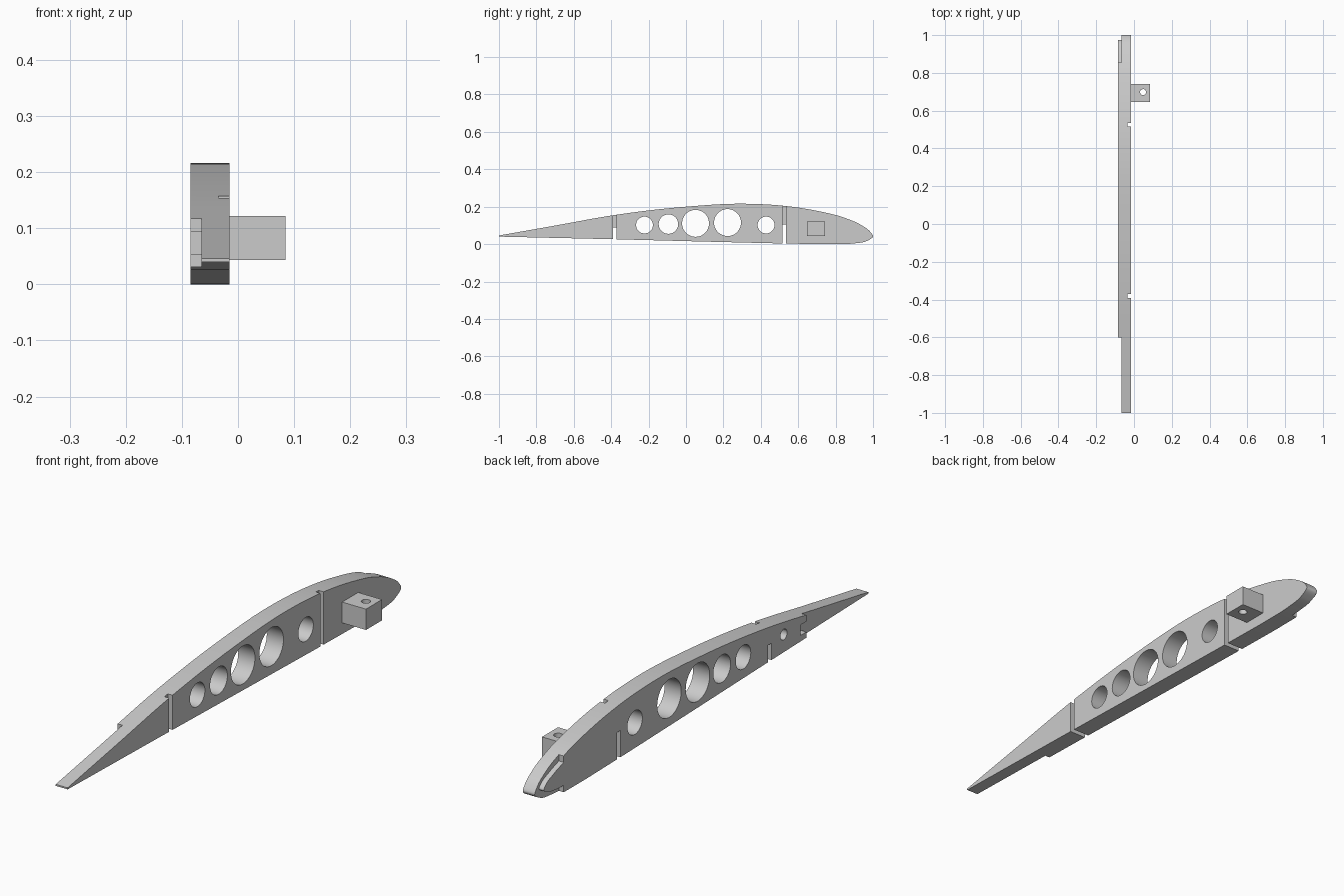
import bpy, bmesh, math
from mathutils import Vector

if "Cube" in bpy.data.objects:
    bpy.data.objects.remove(bpy.data.objects["Cube"])

grey = bpy.data.materials.new("light_grey")
grey.use_nodes = True
colour = (0.6, 0.6, 0.6, 1)
grey.diffuse_color = colour
grey.node_tree.nodes["Principled BSDF"].inputs["Base Color"].default_value = colour

X_OUT, X_STEP, X_IN = -0.085, -0.065, -0.015   # layer face, ledge, block face


def prism(name, outline, lo, hi, axis="x"):
    """Closed prism: outline (y, z) along x, (x, z) along y or (x, y) along z."""
    put = {"x": lambda p, t: (t, p[0], p[1]),
           "y": lambda p, t: (p[0], t, p[1]),
           "z": lambda p, t: (p[0], p[1], t)}[axis]
    bm = bmesh.new()
    low = [bm.verts.new(put(p, lo)) for p in outline]
    high = [bm.verts.new(put(p, hi)) for p in outline]
    bm.faces.new(low[::-1])
    bm.faces.new(high)
    for i in range(len(low)):
        bm.faces.new((low[i - 1], low[i], high[i], high[i - 1]))
    bm.normal_update()
    if bm.calc_volume(signed=True) < 0:
        bmesh.ops.reverse_faces(bm, faces=bm.faces)
    mesh = bpy.data.meshes.new(name)
    bm.to_mesh(mesh)
    bm.free()
    mesh.materials.append(grey)
    obj = bpy.data.objects.new(name, mesh)
    bpy.context.collection.objects.link(obj)
    return obj


def rect(a, b, c, d):
    return [(a, c), (b, c), (b, d), (a, d)]


def circle(u, v, r, n=48):
    return [(u + r * math.cos(math.tau * i / n), v + r * math.sin(math.tau * i / n)) for i in range(n)]


def cut(obj, cutter):
    cutter.hide_render = True
    mod = obj.modifiers.new("cut", "BOOLEAN")
    mod.operation, mod.solver, mod.object = "DIFFERENCE", "EXACT", cutter
    bpy.context.view_layer.objects.active = obj
    bpy.ops.object.modifier_apply(modifier=mod.name)
    bpy.data.objects.remove(cutter)


def smooth_path(keys, steps=8):
    """Catmull-Rom through the keys, with tangents scaled to uneven spacing."""
    pts = [Vector(k) for k in keys]
    pts = [2 * pts[0] - pts[1]] + pts + [2 * pts[-1] - pts[-2]]
    out = []
    for a, b, c, d in zip(pts, pts[1:], pts[2:], pts[3:]):
        l0, l1, l2 = [(q - p).length for p, q in ((a, b), (b, c), (c, d))]
        m1 = ((b - a) / l0 * l1 + (c - b) / l1 * l0) / (l0 + l1) * l1
        m2 = ((c - b) / l1 * l2 + (d - c) / l2 * l1) / (l1 + l2) * l1
        for i in range(steps):
            t = i / steps
            out.append(b * (2 * t**3 - 3 * t**2 + 1) + m1 * (t**3 - 2 * t**2 + t)
                       + c * (3 * t**2 - 2 * t**3) + m2 * (t**3 - t**2))
    return out + [pts[-2]]


# Wing rib section, from the tail along the underside, round the nose and back
section = smooth_path([
    (-1, .04), (-.385, .026), (.2, .011), (.6, .002), (.78, 0), (.9, .004), (.965, .016),
    (1, .042), (.985, .066), (.94, .1), (.85, .14), (.7, .178), (.52, .205), (.3, .216),
    (0, .2), (-.385, .155), (-.7, .099), (-1, .046)])
rib = prism("wing_rib", section, X_OUT, X_IN)

# Ledge round the nose
inset = smooth_path([(.855, .026), (.91, .03), (.95, .038), (.974, .054), (.962, .07), (.92, .091), (.855, .114)])
ledge = [(.855, -.2)] + inset + [(.855, .4), (1.2, .4), (1.2, -.2)]
cut(rib, prism("nose_cutter", ledge, X_OUT - .1, X_STEP))

# Thin tail with a small mortise in the step
tail = [(-1.2, -.2), (-.6, -.2), (-.6, .053), (-.565, .053), (-.565, .093), (-.6, .093), (-.6, .4), (-1.2, .4)]
cut(rib, prism("tail_cutter", tail, X_OUT - .1, X_STEP))

# Spar slots: a shallow full-height groove that runs right through in the lower half
for y0, y1, top in ((-.391, -.371, .09), (.515, .535, .105)):
    groove = X_IN - .02
    step = [(-.2, -.1), (.1, -.1), (.1, .4), (groove, .4), (groove, top), (-.2, top)]
    cut(rib, prism("slot_cutter", step, y0, y1, "y"))

# Lightening holes
for y, z, r in ((-.222, .102, .045), (-.094, .107, .052), (.051, .111, .072), (.222, .115, .072), (.428, .102, .045)):
    cut(rib, prism("hole_cutter", circle(y, z, r), -.2, .1))

# Small blind hole near the tail
cut(rib, prism("blind_hole_cutter", circle(-.465, .095, .02, 32), -.2, X_OUT + .04))

# Mounting block with a vertical bore
block = prism("mounting_block", rect(X_IN, .085, .646, .742), .043, .122, "z")
cut(block, prism("bore_cutter", circle(.048, .698, .016, 32), -.1, .3, "z"))

for obj in (rib, block):
    bpy.ops.object.select_all(action="DESELECT")
    obj.select_set(True)
    bpy.context.view_layer.objects.active = obj
    bpy.ops.object.shade_smooth_by_angle(angle=math.radians(30))
